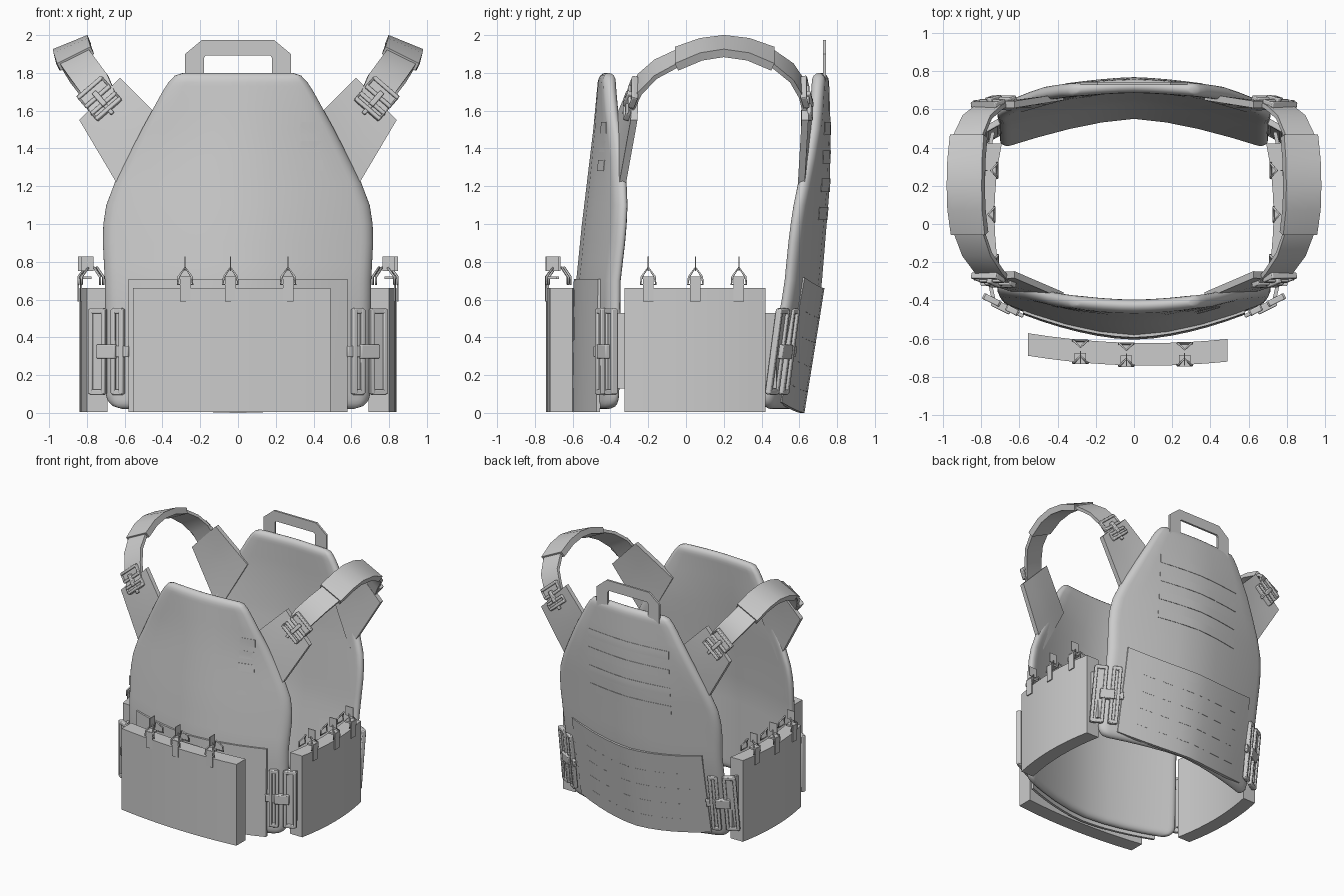
import bpy, bmesh
from mathutils import Vector, Matrix

cube = bpy.data.objects.get("Cube")
if cube:
    bpy.data.objects.remove(cube, do_unlink=True)

grey = bpy.data.materials.new("plain grey fabric")
grey.use_nodes = True
COLOUR = (0.6, 0.6, 0.6, 1)
grey.diffuse_color = COLOUR
grey.node_tree.nodes["Principled BSDF"].inputs["Base Color"].default_value = COLOUR
parts = []


def finish(name, bm):
    bmesh.ops.remove_doubles(bm, verts=bm.verts, dist=0.0004)
    bmesh.ops.recalc_face_normals(bm, faces=bm.faces)
    mesh = bpy.data.meshes.new(name)
    bm.to_mesh(mesh)
    bm.free()
    obj = bpy.data.objects.new(name, mesh)
    bpy.context.collection.objects.link(obj)
    mesh.materials.append(grey)
    parts.append(obj)
    return obj


def slab(name, fa, fb, us, vs):
    """Closed solid between two sheets given as functions of (u, v)."""
    bm = bmesh.new()
    a = [[bm.verts.new(fa(u, v)) for v in vs] for u in us]
    b = [[bm.verts.new(fb(u, v)) for v in vs] for u in us]
    m, n = len(us), len(vs)
    for g in (a, b):
        for i in range(m - 1):
            for j in range(n - 1):
                bm.faces.new((g[i][j], g[i + 1][j], g[i + 1][j + 1], g[i][j + 1]))
    for i in range(m - 1):
        for j in (0, n - 1):
            bm.faces.new((a[i][j], a[i + 1][j], b[i + 1][j], b[i][j]))
    for j in range(n - 1):
        for i in (0, m - 1):
            bm.faces.new((a[i][j], a[i][j + 1], b[i][j + 1], b[i][j]))
    return finish(name, bm)


def span(a, b, n):
    return [a + (b - a) * i / n for i in range(n + 1)]


def lerp(table, t):
    for (t0, v0), (t1, v1) in zip(table, table[1:]):
        if t <= t1:
            return v0 + (v1 - v0) * (max(t, t0) - t0) / (t1 - t0)
    return table[-1][1]


def add_box(bm, matrix, centre, size):
    m = matrix @ Matrix.Translation(centre) @ Matrix.Diagonal((*size, 1))
    bmesh.ops.create_cube(bm, size=1, matrix=m)


def frame(origin, u, v, su=1, sv=1):
    u, v = Vector(u).normalized(), Vector(v).normalized()
    n = u.cross(v).normalized()
    m = Matrix((u, v, n)).transposed().to_4x4()
    return Matrix.Translation(origin) @ m @ Matrix.Diagonal((su, sv, 1, 1))


# Body panels: half width, depth of the middle surface and wrap, all by height
WIDTH = [(.02, .61), (.035, .66), (.06, .69), (.1, .7), (.7, .705), (.95, .718),
         (1.08, .705), (1.22, .652), (1.5, .51), (1.7, .4), (1.75, .368), (1.785, .335), (1.8, .29)]
FRONT = [(0, -.555), (.7, -.545), (1, -.515), (1.5, -.455), (1.8, -.427)]
FRONT_WRAP = [(0, .18), (1, .175), (1.4, .17), (1.8, .08)]
BACK = [(0, .575), (.65, .68), (1.2, .725), (1.5, .73), (1.8, .72)]
BACK_WRAP = [(0, .16), (.6, .14), (1.2, .12), (1.8, .06)]


def front(x, z, off=0):
    return Vector((x, lerp(FRONT, z) + lerp(FRONT_WRAP, z) * (abs(x) / .7) ** 1.7 - off, z))


def back(x, z, off=0):
    return Vector((x, lerp(BACK, z) - lerp(BACK_WRAP, z) * (abs(x) / .7) ** 1.5 + off, z))


def panel(name, surf):
    edge = [1, .996, .985, .965, .94, .91, .75, .5, .25]
    ss = [-e for e in edge] + [0] + edge[::-1]
    zs = ([.02, .024, .035, .05, .07, .1] + span(.2, 1.1, 9)
          + [1.15, 1.22, 1.35, 1.5, 1.6, 1.7, 1.73, 1.75, 1.77, 1.785, 1.796, 1.8])

    def half(s, z, sign):
        w = lerp(WIDTH, z)
        d = min((1 - abs(s)) * w, z - .02, 1.8 - z) / .05
        puff = (1 - (1 - min(1, max(0, d))) ** 2) ** .5
        return surf(s * w, z, sign * .036 * puff)
    slab(name, lambda s, z: half(s, z, 1), lambda s, z: half(s, z, -1), ss, zs)


panel("front_panel", front)
panel("back_panel", back)


def wrap(name, surf, x0, x1, z0, z1, inner, outer, n=10, bow=0):
    def at(x, v, off):
        p = surf(x, z0 + (z1 - z0) * v, off)
        p.z += bow * x * x
        return p
    slab(name, lambda x, v: at(x, v, outer), lambda x, v: at(x, v, inner),
         span(x0, x1, n), span(0, 1, 4))


# Lower flaps, webbing bands and slits
wrap("front_flap", front, -.58, .58, .005, .71, .03, .05, 12)
wrap("back_flap", back, -.58, .58, 0, .66, .03, .052, 12, .17)
for i in range(4):
    wrap("back_webbing", back, -.36, .36, 1.02 + i * .15, 1.09 + i * .15, .03, .0385, 8)
    for j in range(6):
        x = -.46 + j * .16
        wrap("back_slit", back, x, x + .1, .11 + i * .13, .115 + i * .13, .05, .053, 2, .17)
for i in range(3):
    z = 1.28 + i * .1
    wrap("front_webbing", front, .33, .45, z, z + .06, .03, .038, 3)


# Front pouch
def pouch_face(x):
    return -.74 + .127 * x * x - .021 * x


slab("front_pouch", lambda x, z: (x, pouch_face(x), z), lambda x, z: (x, pouch_face(x) + .118, z),
     span(-.555, .49, 10), [.005, .2, .45, .66])


def clip(origin, along, outward):
    """Holder strap, cord loop and pull tab on top of a pouch."""
    m = frame(origin, along, outward)
    if m.col[2].z < 0:
        m = frame(origin, -Vector(along), outward)
    bm = bmesh.new()
    add_box(bm, m, (0, .062, -.005), (.055, .008, .13))
    add_box(bm, m, (0, .035, .055), (.06, .055, .014))
    add_box(bm, m, (0, .03, .13), (.006, .065, .075))
    finish("pouch_clip", bm)
    cu = bpy.data.curves.new("pouch_cord", "CURVE")
    cu.dimensions = "3D"
    cu.bevel_depth, cu.bevel_resolution = .006, 1
    for w in (.06, -.055):
        sp = cu.splines.new("POLY")
        pts = [(-.04, w, .02), (-.035, w, .06), (0, w * .4, .11), (.035, w, .06), (.04, w, .02)]
        sp.points.add(len(pts) - 1)
        for p, c in zip(sp.points, pts):
            p.co = (*(m @ Vector(c)), 1)
        sp.use_cyclic_u = True
    obj = bpy.data.objects.new("pouch_cord", cu)
    bpy.context.collection.objects.link(obj)
    cu.materials.append(grey)


for x in (-.28, -.04, .265):
    clip((x, pouch_face(x) + .058, .66), (1, 0, 0), (0, -1, 0))


def buckle(name, m):
    """Two slotted frames joined by a centre clip."""
    bm = bmesh.new()
    for c, w in ((-.06, .07), (.06, .1)):
        for e in (-1, 1):
            add_box(bm, m, (c + e * (w / 2 - .012), 0, 0), (.026, .45, .034))
            add_box(bm, m, (c, e * .215, 0), (w * .85, .03, .032))
        add_box(bm, m, (c, 0, -.004), (w * .8, .42, .016))
    add_box(bm, m, (0, 0, .008), (.11, .075, .04))
    add_box(bm, m, (-.085, 0, .002), (.08, .06, .02))
    obj = finish(name, bm)
    bev = obj.modifiers.new("soft edges", "BEVEL")
    bev.width, bev.segments = .006, 2


def strap(name, pts, hw, thick):
    """Flat band along a path, tilted outward more near its ends."""
    pts = [Vector(p) for p in pts]

    def at(i, v, side):
        tan = pts[min(i + 1, len(pts) - 1)] - pts[max(i - 1, 0)]
        k = min(1, max(0, (1.95 - pts[i].z) / .3))
        sx = 1 if pts[i].x > 0 else -1
        w = Vector((sx * (.93 - .18 * k), 0, -.37 - .28 * k)).normalized()
        return pts[i] + w * hw * v + tan.cross(w).normalized() * side * thick / 2
    slab(name, lambda i, v: at(i, v, 1), lambda i, v: at(i, v, -1),
         range(len(pts)), [-1, 0, 1])


def quad(name, a, b, c, d, thick):
    a, b, c, d = map(Vector, (a, b, c, d))

    def at(u, v, off):
        return a.lerp(b, u).lerp(d.lerp(c, u), v) + Vector((0, off, 0))
    slab(name, lambda u, v: at(u, v, thick / 2), lambda u, v: at(u, v, -thick / 2),
         span(0, 1, 3), span(0, 1, 3))


for s, side in ((1, "left"), (-1, "right")):
    # Side pouch and waist band
    def bulge(y):
        return .84 - .28 * (y - .05) ** 2
    slab(side + "_side_pouch", lambda y, z: (s * bulge(y), y, z),
         lambda y, z: (s * (bulge(y) - .11), y, z), span(-.325, .42, 8), [.005, .2, .45, .66])
    slab(side + "_waist_band", lambda y, z: (s * (bulge(y) - .04), y, z),
         lambda y, z: (s * (bulge(y) - .06), y, z), span(-.4, .48, 10), [.13, .33, .53])
    for y in (-.2, .05, .28):
        clip((s * (bulge(y) - .055), y, .66), (0, 1, 0), (s, 0, 0))

    # Waist buckles
    buckle(side + "_front_waist_buckle",
           frame((s * .69, -.425, .325), (s * .22, .11, 0), (0, 0, s)))
    buckle(side + "_back_waist_buckle",
           frame((s * .69, .515, .325), (s * .21, -.12, 0), (0, s * -.13, -s)))

    # Shoulder flaps
    quad(side + "_front_shoulder_flap", front(s * .37, 1.52, -.03), (s * .625, -.265, 1.775),
         (s * .84, -.275, 1.55), front(s * .585, 1.12, -.02), .036)
    quad(side + "_back_shoulder_flap", back(s * .37, 1.52, -.03), (s * .625, .625, 1.775),
         (s * .84, .63, 1.55), back(s * .585, 1.12, -.02), .036)

    # Shoulder strap and pad
    path = [(.71, -.3, 1.63), (.76, -.245, 1.74), (.82, -.16, 1.82), (.86, -.05, 1.875),
            (.877, .08, 1.925), (.88, .2, 1.942), (.877, .33, 1.925), (.865, .46, 1.875),
            (.82, .56, 1.8), (.76, .61, 1.72), (.71, .635, 1.62)]
    path = [(s * x, y, z) for x, y, z in path]
    strap(side + "_shoulder_strap", path, .085, .024)
    strap(side + "_shoulder_pad", path[3:8], .099, .046)

    # Shoulder buckles
    for end, y, lean in (("front", -.295, .3), ("back", .64, -.2)):
        u = Vector((s * .65, lean, .75))
        v = Vector((s * .75, 0, -.65))
        if u.cross(v).y * (y - .2) < 0:
            v = -v
        buckle(side + "_" + end + "_shoulder_buckle", frame((s * .73, y, 1.66), u, v, .85, .38))

# Carry handle
OUTER = [(-.28, 1.74), (-.28, 1.9), (-.19, 1.975), (.19, 1.975), (.28, 1.9), (.28, 1.74)]
INNER = [(-.18, 1.74), (-.18, 1.88), (-.17, 1.893), (.17, 1.893), (.18, 1.88), (.18, 1.74)]


def handle(i, v, y):
    p = Vector(OUTER[i]).lerp(Vector(INNER[i]), v)
    return (p.x, y, p.y)


slab("carry_handle", lambda i, v: handle(i, v, .726), lambda i, v: handle(i, v, .742),
     range(6), [0, 1])

# Smooth shading with sharp edges kept
bpy.ops.object.select_all(action="DESELECT")
for obj in parts:
    obj.select_set(True)
bpy.context.view_layer.objects.active = parts[0]
bpy.ops.object.shade_smooth_by_angle(angle=.6)
